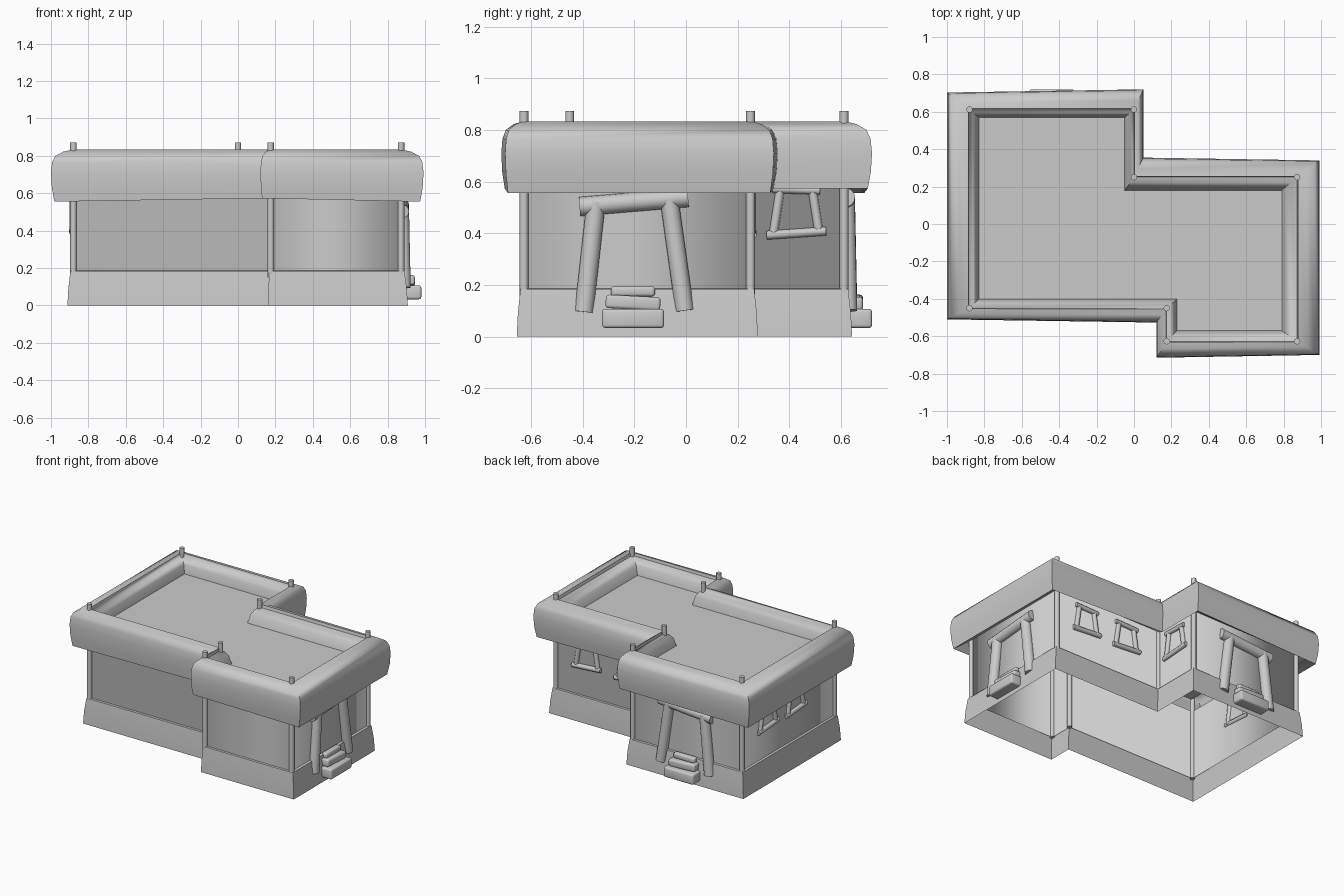
import bpy, bmesh, math
from mathutils import Vector, Matrix

if "Cube" in bpy.data.objects:
    bpy.data.objects.remove(bpy.data.objects["Cube"])

# Footprint corners: wall line, outer roof line, inner roof (floor) line
WALL = [(-.88, -.45), (.175, -.45), (.175, -.627), (.872, -.627),
        (.872, .25), (0, .25), (0, .612), (-.88, .612)]
OUTER = [(-1, -.51), (.12, -.527), (.12, -.715), (.992, -.70),
         (.992, .34), (.05, .355), (.05, .72), (-1, .703)]
INNER = [(-.83, -.4), (.23, -.4), (.23, -.57), (.79, -.57),
         (.79, .18), (-.05, .18), (-.05, .57), (-.83, .57)]
BASE = [(-.912, -.48), (.16, -.48), (.16, -.655), (.908, -.655),
        (.908, .278), (.03, .278), (.03, .643), (-.912, .643)]


def finish(name, bm, angle=35):
    bmesh.ops.recalc_face_normals(bm, faces=bm.faces)
    me = bpy.data.meshes.new(name)
    bm.to_mesh(me)
    bm.free()
    ob = bpy.data.objects.new(name, me)
    bpy.context.collection.objects.link(ob)
    bpy.ops.object.select_all(action='DESELECT')
    ob.select_set(True)
    bpy.context.view_layer.objects.active = ob
    bpy.ops.object.shade_smooth_by_angle(angle=math.radians(angle))
    return ob


def loft(name, rings, angle=35):
    """Skin a stack of closed corner rings."""
    bm = bmesh.new()
    rows = [[bm.verts.new(p) for p in r] for r in rings]
    n = len(rows[0])
    for a, b in zip(rows, rows[1:]):
        for i in range(n):
            j = (i + 1) % n
            bm.faces.new((a[i], a[j], b[j], b[i]))
    return finish(name, bm, angle)


def ring(target, t, z, lift=0):
    """Wall line blended towards a target line; step corners can be lifted."""
    out = []
    for i, (p, q) in enumerate(zip(WALL, target)):
        v = Vector(p).lerp(Vector(q), t)
        out.append((v.x, v.y, z + (lift if i in (1, 2, 5, 6) else 0)))
    return out


def rod(name, a, b, r, m=Matrix(), sides=16):
    a, b = Vector(a), Vector(b)
    d = b - a
    bm = bmesh.new()
    rot = d.to_track_quat('Z', 'Y').to_matrix().to_4x4()
    bmesh.ops.create_cone(bm, cap_ends=True, segments=sides, radius1=r, radius2=r, depth=d.length,
                          matrix=m @ Matrix.Translation((a + b) / 2) @ rot)
    return finish(name, bm)


def block(name, centre, size, tilt, m):
    bm = bmesh.new()
    bmesh.ops.create_cube(bm, size=1, matrix=m @ Matrix.Translation(centre)
                          @ Matrix.Rotation(math.radians(tilt), 4, 'Y') @ Matrix.Diagonal((*size, 1)))
    bmesh.ops.bevel(bm, geom=bm.edges[:], offset=.012, segments=3, profile=.5, affect='EDGES')
    return finish(name, bm)


def on_wall(x, y, deg, flip=1):
    """Local frame on a wall: x along the wall, -y outwards."""
    return (Matrix.Translation((x, y, 0)) @ Matrix.Rotation(math.radians(deg), 4, 'Z')
            @ Matrix.Diagonal((flip, 1, 1, 1)))


# Walls and flared base skirt
loft("walls", [ring(WALL, 0, .15), ring(WALL, 0, .66)], 100)
loft("base_skirt", [ring(BASE, 1, 0), ring(BASE, .85, .09), ring(BASE, .5, .184), ring(WALL, 0, .186)], 35)

# Rounded roof parapet, from soffit over the rim and down to the roof floor
parapet = [ring(OUTER, 0, .63), ring(OUTER, .45, .59, .01), ring(OUTER, .85, .555, .018),
           ring(OUTER, .96, .63, .008), ring(OUTER, 1, .71), ring(OUTER, .95, .765),
           ring(OUTER, .8, .80), ring(OUTER, .45, .822), ring(OUTER, .05, .833),
           ring(INNER, 0, .812), ring(INNER, .4, .80), ring(INNER, .75, .77), ring(INNER, 1, .71)]
loft("roof_parapet", parapet, 50)

# Flat roof floor
bm = bmesh.new()
bm.faces.new([bm.verts.new((x, y, .71)) for x, y in INNER])
finish("roof_floor", bm)

# Corner poles
for i, (x, y) in enumerate(WALL):
    rod(f"corner_pole_{i}", (x, y, .15), (x, y, .872), .017, sides=12)


def doorway(name, m):
    rod(name + "_left_post", (-.19, -.012, .095), (-.143, -.003, .52), .037, m)
    rod(name + "_right_post", (.2, -.012, .1), (.14, -.003, .53), .036, m)
    rod(name + "_lintel", (-.207, -.002, .503), (.213, -.002, .538), .037, m)
    # (half width, depth outwards, bottom, top, tilt)
    for k, (w, d, z0, z1, tilt) in enumerate([(.12, .105, .033, .107, 0), (.106, .07, .105, .157, 3),
                                              (.085, .042, .155, .195, 0)]):
        block(f"{name}_step_{k}", (0, -d / 2, (z0 + z1) / 2), (2 * w, d, z1 - z0), tilt, m)


doorway("right_door", on_wall(.875, -.205, 90))
doorway("back_door", on_wall(-.44, .615, 180, -1))


def window(name, m):
    rod(name + "_sill", (-.115, -.006, .392), (.115, -.006, .408), .017, m, 12)
    rod(name + "_head", (-.092, -.006, .571), (.092, -.006, .565), .016, m, 12)
    for s in (-1, 1):
        rod(f"{name}_jamb_{'left' if s < 0 else 'right'}", (s * .088, -.003, .40),
            (s * .062, -.003, .57), .017, m, 12)


for k, (x, y, deg) in enumerate([(0, .427, 90), (.62, .25, 180), (.28, .25, 180),
                                 (-.88, .32, -90), (-.88, .0, -90)]):
    window(f"window_{k}", on_wall(x, y, deg))
